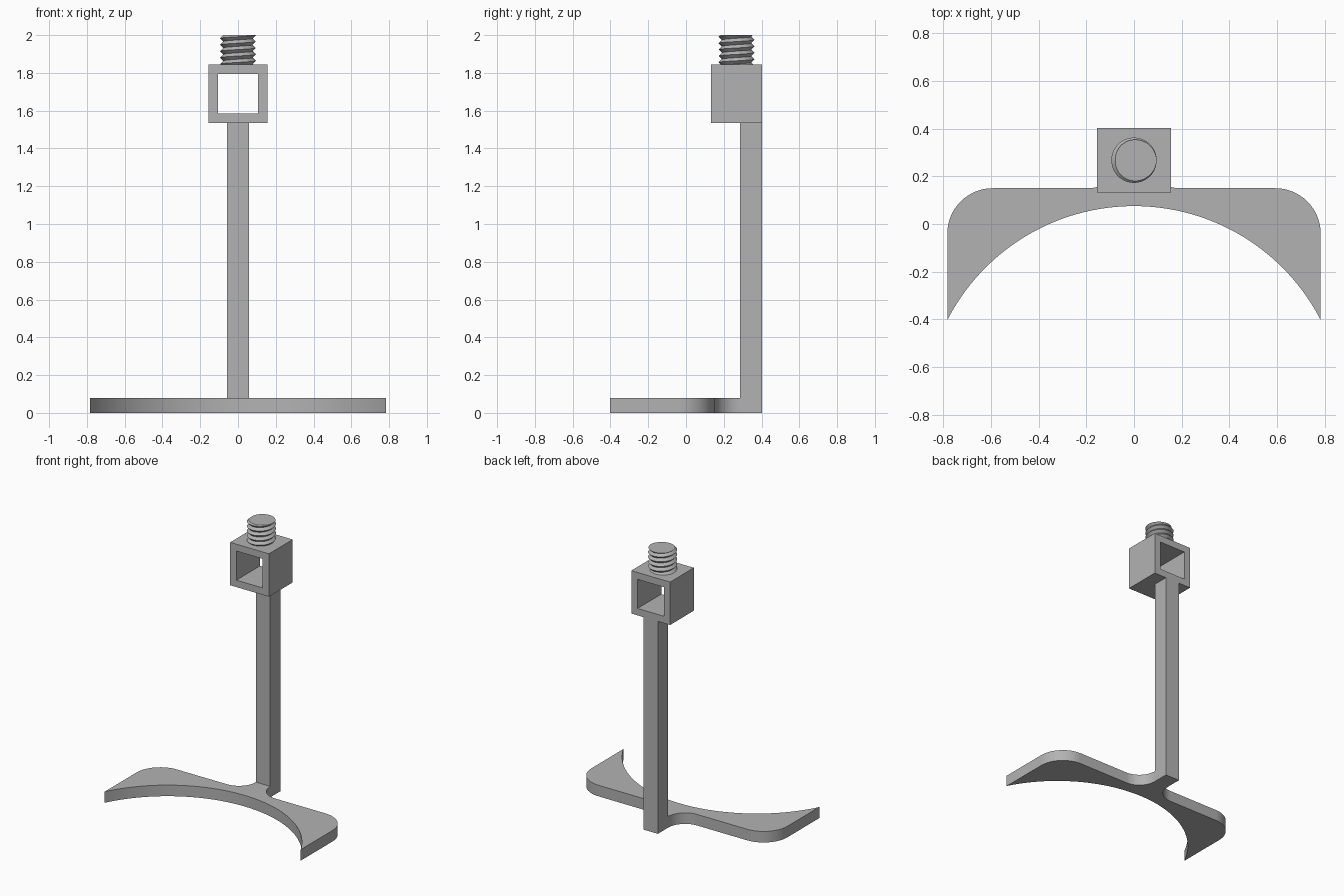
import bpy, bmesh
from math import sin, cos, pi, asin, radians

cube = bpy.data.objects.get("Cube")
if cube:
    bpy.data.objects.remove(cube, do_unlink=True)

# Single grey material
grey = bpy.data.materials.new("matte_grey")
grey.use_nodes = True
colour = (0.45, 0.45, 0.45, 1)
grey.diffuse_color = colour
grey.node_tree.nodes["Principled BSDF"].inputs["Base Color"].default_value = colour

BACK = 0.403      # rear plane shared by post and socket
HALF = 0.783      # half width of the foot
POST = 0.057      # half width of the post
THICK = 0.08


def finish(name, bm, smooth=None):
    bmesh.ops.recalc_face_normals(bm, faces=bm.faces)
    mesh = bpy.data.meshes.new(name)
    bm.to_mesh(mesh)
    bm.free()
    mesh.materials.append(grey)
    obj = bpy.data.objects.new(name, mesh)
    bpy.context.collection.objects.link(obj)
    if smooth:
        bpy.ops.object.select_all(action='DESELECT')
        obj.select_set(True)
        bpy.context.view_layer.objects.active = obj
        bpy.ops.object.shade_smooth_by_angle(angle=radians(smooth))
    return obj


def arc(cx, cy, r, start, end, steps):
    angles = [start + (end - start) * i / steps for i in range(steps + 1)]
    return [(cx + r * cos(a), cy + r * sin(a)) for a in angles]


# Foot plate: concave front arc, rounded rear corners, filleted neck
rear, arch, post_front = 0.15, 0.075, BACK - 2 * POST - 0.003
sag = arch + BACK
R = (HALF ** 2 + sag ** 2) / (2 * sag)
spread = asin(HALF / R)
corner, fillet = 0.19, post_front - rear
right_half = arc(HALF - corner, rear - corner, corner, 0, pi / 2, 16)
right_half += arc(POST + fillet, post_front, fillet, -pi / 2, -pi, 14)
left_half = [(-x, y) for x, y in reversed(right_half)]
front = arc(0, arch - R, R, pi / 2 + spread, pi / 2 - spread, 64)
bm = bmesh.new()
face = bm.faces.new([bm.verts.new((x, y, 0)) for x, y in right_half + left_half + front])
new = bmesh.ops.extrude_face_region(bm, geom=[face])["geom"]
bmesh.ops.translate(bm, vec=(0, 0, THICK),
                    verts=[v for v in new if isinstance(v, bmesh.types.BMVert)])
finish("foot_plate", bm, 30)

# Upright square post
socket_low, socket_high = 1.535, 1.845
bm = bmesh.new()
bmesh.ops.create_cube(bm, size=1)
for v in bm.verts:
    v.co.x *= 2 * POST
    v.co.y = BACK if v.co.y > 0 else post_front
    v.co.z = socket_low if v.co.z > 0 else 0
finish("upright_post", bm)

# Square socket, open from front to back
bm = bmesh.new()
middle = (socket_low + socket_high) / 2


def square(half, y):
    return [bm.verts.new((sx * half, y, middle + sz * half))
            for sx, sz in ((-1, -1), (1, -1), (1, 1), (-1, 1))]


outer, inner = (socket_high - socket_low) / 2, 0.105
loops = [square(outer, 0.132), square(outer, BACK), square(inner, BACK), square(inner, 0.132)]
for i in range(4):
    a, b = loops[i], loops[(i + 1) % 4]
    for j in range(4):
        k = (j + 1) % 4
        bm.faces.new((a[j], a[k], b[k], b[j]))
finish("square_socket", bm)

# Threaded stud: rows follow the helix and are cut flat at both ends
crest, root, pitch = 0.095, 0.078, 0.034
height, segs = 2 - socket_high, 48
centre_y = (0.132 + BACK) / 2
rows = range(-4, int(2 * height / pitch) + 3)
bm = bmesh.new()
columns = []
for j in range(segs + 1):
    turn = j / segs
    column = []
    for k in rows:
        down = min(max((k / 2 + 1 - turn) * pitch, 0), height)
        phase = (down / pitch + turn) % 1
        r = root + (crest - root) * abs(2 * phase - 1)
        column.append(bm.verts.new((r * cos(2 * pi * turn), centre_y + r * sin(2 * pi * turn),
                                    2 - down)))
    columns.append(column)
for a, b in zip(columns, columns[1:]):
    for k in range(len(rows) - 1):
        bm.faces.new((a[k], b[k], b[k + 1], a[k + 1]))
bmesh.ops.remove_doubles(bm, verts=bm.verts, dist=1e-5)
rims = [e for e in bm.edges if e.is_boundary]
bmesh.ops.holes_fill(bm, edges=rims, sides=0)
finish("threaded_stud", bm, 30)
